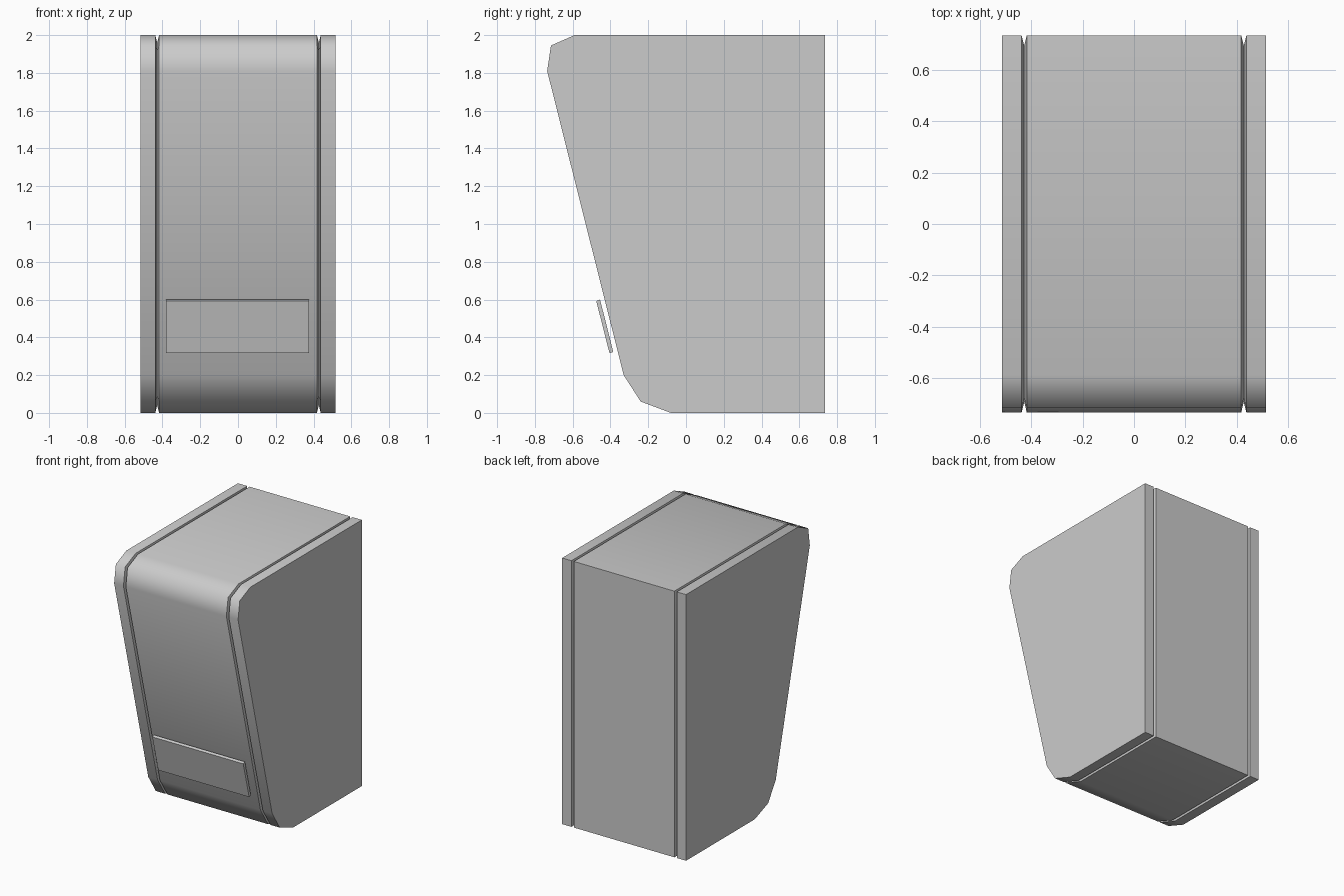
import bpy, bmesh, math
from mathutils import Vector

if "Cube" in bpy.data.objects:
    bpy.data.objects.remove(bpy.data.objects["Cube"])

# Side outline of the cabinet as (y, z)
OUTLINE = [(-0.735, 1.81), (-0.715, 1.945), (-0.59, 2.0), (0.735, 2.0),
           (0.735, 0.0), (-0.08, 0.0), (-0.24, 0.06), (-0.33, 0.2)]


def inset(points, d):
    """Offset a clockwise outline inwards by d with mitred corners."""
    pts = [Vector(p) for p in points]
    out = []
    for i, p in enumerate(pts):
        a = (p - pts[i - 1]).normalized()
        b = (pts[(i + 1) % len(pts)] - p).normalized()
        na, nb = Vector((a.y, -a.x)), Vector((b.y, -b.x))
        out.append(p + (na + nb) * d / (1 + na.dot(nb)))
    return out


def loft(name, sections):
    """Bridge a list of (x, outline) sections into a closed solid."""
    bm = bmesh.new()
    rings = [[bm.verts.new((x, y, z)) for y, z in pts] for x, pts in sections]
    for r, s in zip(rings, rings[1:]):
        n = len(r)
        for i in range(n):
            j = (i + 1) % n
            bm.faces.new((r[i], r[j], s[j], s[i]))
    bm.faces.new(rings[0])
    bm.faces.new(rings[-1])
    bmesh.ops.recalc_face_normals(bm, faces=bm.faces)
    mesh = bpy.data.meshes.new(name)
    bm.to_mesh(mesh)
    bm.free()
    obj = bpy.data.objects.new(name, mesh)
    bpy.context.collection.objects.link(obj)
    return obj


# Cabinet with a V groove between each side panel and the centre
groove = inset(OUTLINE, 0.04)
half = [(0.418, OUTLINE), (0.428, groove), (0.438, OUTLINE), (0.515, OUTLINE)]
cabinet = loft("cabinet", [(-x, p) for x, p in reversed(half)] + half)
bpy.context.view_layer.objects.active = cabinet
cabinet.select_set(True)
bpy.ops.object.shade_smooth_by_angle(angle=math.radians(62))

# Thin plate standing just off the sloping front
PLATE = [(-0.475, 0.592), (-0.455, 0.6), (-0.385, 0.322), (-0.405, 0.316)]
loft("front_plate", [(-0.38, PLATE), (0.376, PLATE)])
